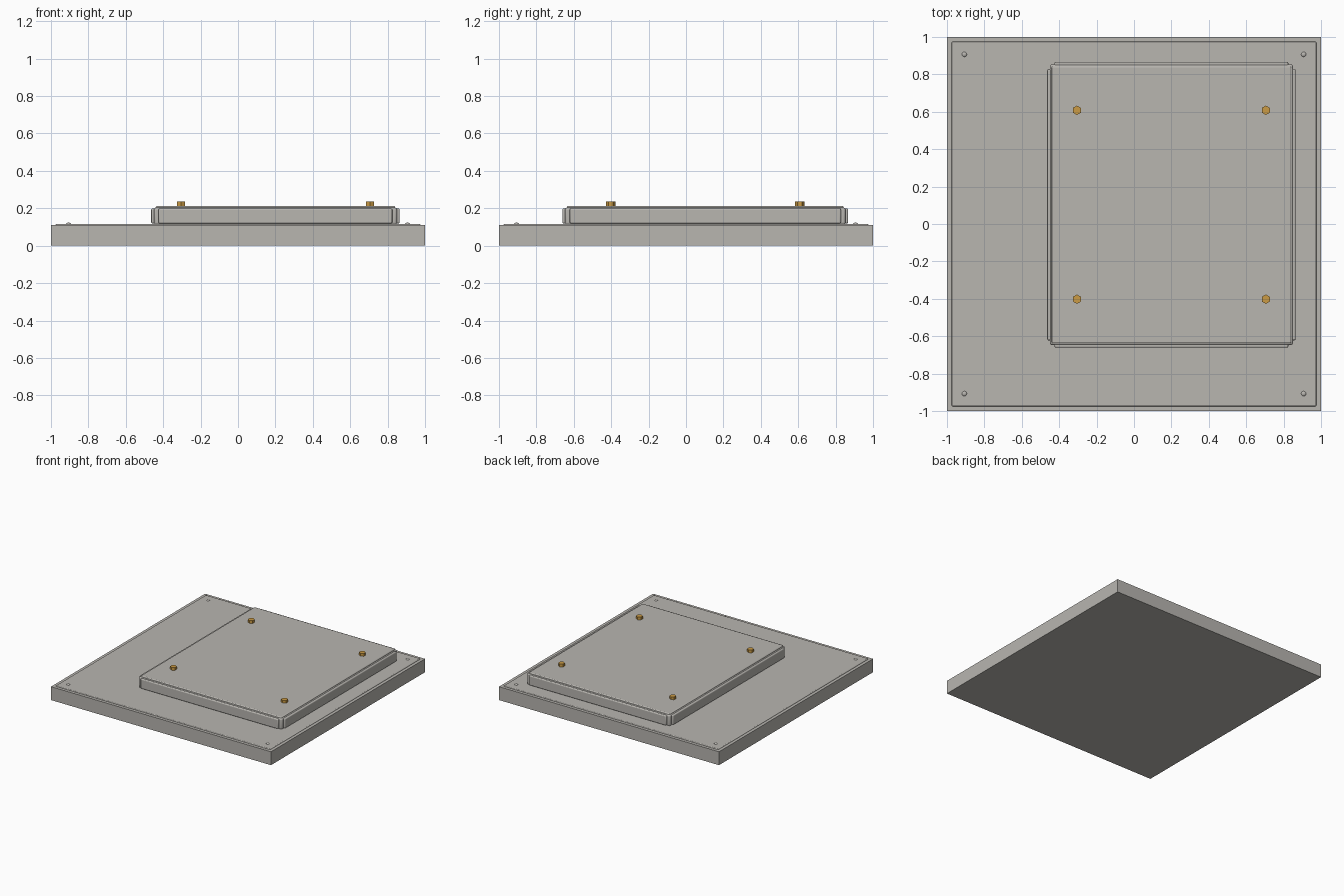
import bpy
import math

if "Cube" in bpy.data.objects:
    bpy.data.objects.remove(bpy.data.objects["Cube"], do_unlink=True)


def material(name, color):
    m = bpy.data.materials.new(name)
    m.use_nodes = True
    m.diffuse_color = color
    m.node_tree.nodes["Principled BSDF"].inputs["Base Color"].default_value = color
    return m


GREY = material("warm grey", (0.48, 0.465, 0.435, 1))
GOLD = material("brass gold", (0.6, 0.33, 0.06, 1))


def finish(obj, name, mat, smooth=False):
    obj.name = name
    obj.data.materials.append(mat)
    if smooth:
        bpy.ops.object.shade_smooth_by_angle()
    return obj


def box(name, center, size, bevel=0.0, segments=3):
    """Box standing on center z, with optional rounded edges."""
    x, y, z = center
    bpy.ops.mesh.primitive_cube_add(size=1, location=(x, y, z + size[2] / 2))
    obj = bpy.context.object
    obj.scale = size
    bpy.ops.object.transform_apply(location=False, rotation=False, scale=True)
    if bevel:
        mod = obj.modifiers.new("rounded edges", "BEVEL")
        mod.width = bevel
        mod.segments = segments
    return finish(obj, name, GREY, smooth=bool(bevel))


# Base slab with a slightly raised top plate
box("base_slab", (0, 0, 0), (2, 2, 0.11))
box("base_top_plate", (0, 0, 0.10), (1.95, 1.95, 0.017), 0.006)

# Raised block, offset from the centre of the base
CX, CY, HX, HY = 0.2, 0.103, 0.65, 0.75
box("raised_block", (CX, CY, 0.112), (2 * HX, 2 * HY, 0.092), 0.012)
box("block_top_plate", (CX, CY, 0.19), (2 * HX - 0.02, 2 * HY - 0.02, 0.022), 0.007)

# Side panels standing proud of the block
for s, x_name, y_name in ((-1, "right", "front"), (1, "left", "back")):
    box(f"{x_name}_side_panel", (CX + s * HX, CY, 0.119),
        (0.028, 2 * HY - 0.05, 0.08), 0.007)
    box(f"{y_name}_side_panel", (CX, CY + s * HY, 0.119),
        (2 * HX - 0.05, 0.028, 0.08), 0.007)

# Hexagonal bolts on the block and small domed studs at the base corners
for sx, x_name in ((-1, "right"), (1, "left")):
    for sy, y_name in ((-1, "front"), (1, "back")):
        bpy.ops.mesh.primitive_cylinder_add(
            vertices=6, radius=0.025, depth=0.03,
            location=(CX + sx * 0.505, CY + sy * 0.505, 0.22))
        finish(bpy.context.object, f"{y_name}_{x_name}_bolt", GOLD)

        bpy.ops.mesh.primitive_uv_sphere_add(
            segments=16, ring_count=8, radius=0.014,
            location=(sx * 0.907, sy * 0.907, 0.115))
        stud = bpy.context.object
        stud.scale.z = 0.6
        finish(stud, f"{y_name}_{x_name}_stud", GREY, smooth=True)
